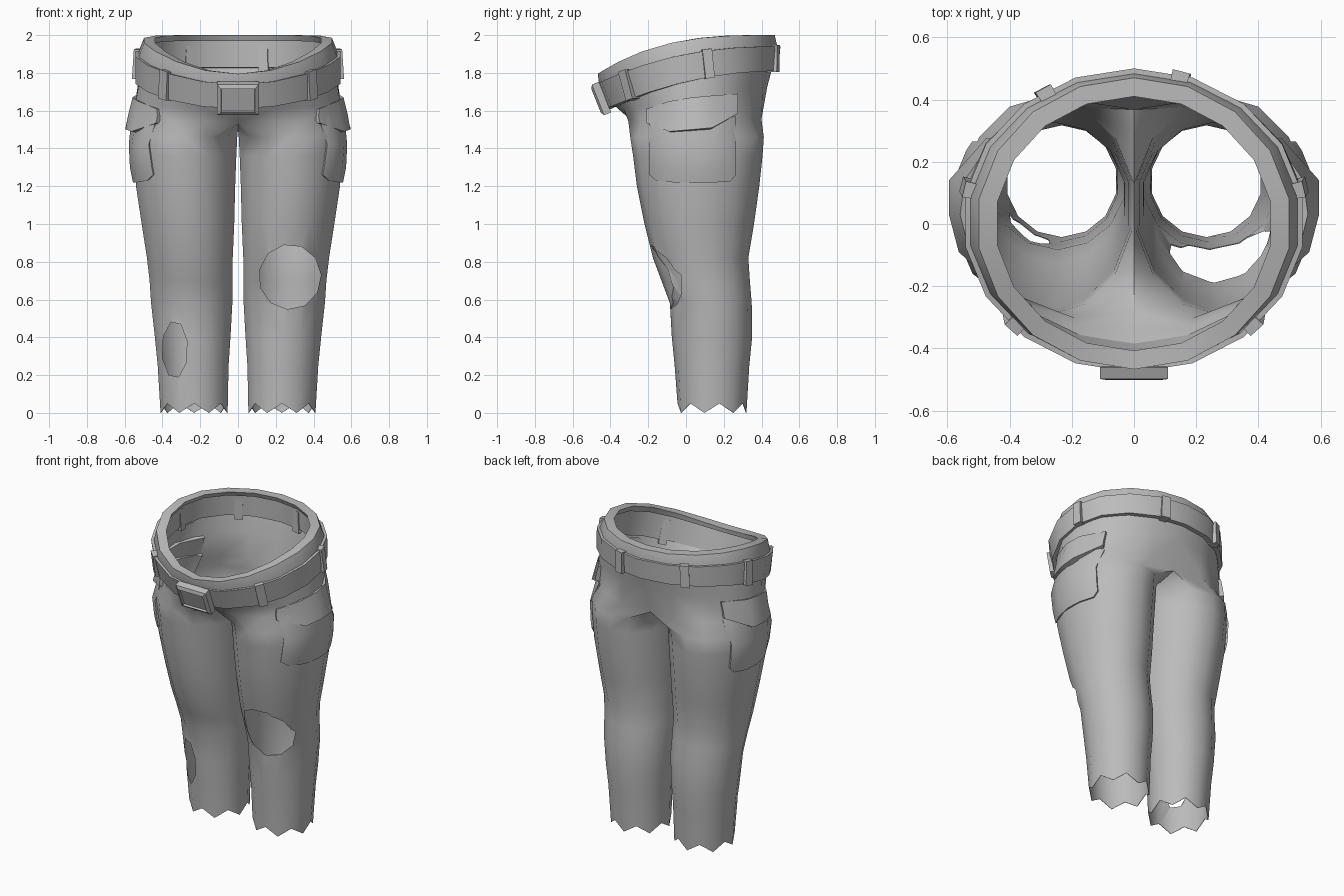
import bpy, bmesh, math
from mathutils import Vector, Matrix
from mathutils.bvhtree import BVHTree

if "Cube" in bpy.data.objects:
    bpy.data.objects.remove(bpy.data.objects["Cube"])

cloth = bpy.data.materials.new("grey_cloth")
cloth.diffuse_color = (0.5, 0.5, 0.5, 1)
cloth.use_nodes = True
cloth.node_tree.nodes["Principled BSDF"].inputs["Base Color"].default_value = cloth.diffuse_color


def make(name, bm, smooth=30):
    me = bpy.data.meshes.new(name)
    bm.to_mesh(me)
    bm.free()
    ob = bpy.data.objects.new(name, me)
    bpy.context.collection.objects.link(ob)
    me.materials.append(cloth)
    if smooth:
        shade(ob, smooth)
    return ob


def shade(ob, angle):
    bpy.ops.object.select_all(action='DESELECT')
    ob.select_set(True)
    bpy.context.view_layer.objects.active = ob
    bpy.ops.object.shade_smooth_by_angle(angle=math.radians(angle))


def bake(ob):
    dg = bpy.context.evaluated_depsgraph_get()
    me = bpy.data.meshes.new_from_object(ob.evaluated_get(dg))
    ob.modifiers.clear()
    ob.data = me


# Waist ring: level 0 = belt bottom, 1 = belt top, 2 = upper lip
LEVELS = [(0.55, -0.425, 0.488, 1.61, 0.20, 2), (0.545, -0.472, 0.495, 1.74, 0.20, 2.4),
          (0.505, -0.467, 0.47, 1.795, 0.205, 3)]


def waist(phi, level, off=0.0):
    def at(row):
        rx, yf, yb, z0, dz, p = row
        s = (1 + math.sin(phi)) / 2
        return Vector(((rx + off) * math.cos(phi),
                       (yf + yb) / 2 + ((yb - yf) / 2 + off) * math.sin(phi),
                       z0 + dz * (1 - (1 - s) ** p)))
    i = min(int(level), 1)
    return at(LEVELS[i]).lerp(at(LEVELS[i + 1]), level - i)


# Trouser shell: half built as rings, then mirrored and cut
M, N = 10, 14
WIDE = math.cos(math.pi / N)
LEG = [  # z, inner x, outer x, front y, back y
    (0.025, 0.055, 0.41, -0.045, 0.32), (0.25, 0.05, 0.425, -0.06, 0.335),
    (0.40, 0.04, 0.44, -0.075, 0.35), (0.58, 0.03, 0.46, -0.085, 0.348),
    (0.70, 0.03, 0.468, -0.13, 0.338), (0.82, 0.028, 0.482, -0.175, 0.33),
    (1.00, 0.02, 0.51, -0.22, 0.36), (1.20, 0.015, 0.54, -0.26, 0.388),
    (1.36, 0.009, 0.55, -0.28, 0.405), (1.46, 0.004, 0.552, -0.295, 0.412)]
bm = bmesh.new()
rings = []
for j, (z, xi, xo, yf, yb) in enumerate(LEG):
    ring = []
    for k in range(N):
        a = math.radians((k - 4.5) * 360 / N)
        dz = (0.025 if k % 2 else -0.025) if j == 0 else 0   # ragged hem
        ring.append(bm.verts.new(((xi + xo) / 2 + (xo - xi) / 2 * math.cos(a) / WIDE,
                                  (yf + yb) / 2 + (yb - yf) / 2 * math.sin(a), z + dz)))
    rings.append(ring)
phis = [math.radians(-90 + 20 * k) for k in range(M)]


def cx(phi, r):
    return r * math.cos(phi) if abs(math.cos(phi)) > 1e-4 else 0


crotch = [bm.verts.new((cx(p, 0.555), 0.047 + 0.375 * math.sin(p),
                        1.55 + 0.005 * math.sin(p))) for p in phis]
crotch[0].co = (0, -0.28, 1.54)
crotch[-1].co = (0, 0.37, 1.54)
crotch += [bm.verts.new(c) for c in
           ((0, 0.25, 1.515), (0, 0.13, 1.505), (0, 0, 1.505), (0, -0.15, 1.515))]
rings.append(crotch)
for a, b in zip(rings, rings[1:]):
    for k in range(N):
        m = (k + 1) % N
        bm.faces.new((a[k], a[m], b[m], b[k]))
# Hips: one ring under the belt, one hidden behind it
hip = [Vector((cx(p, 0.548), 0.038 + 0.392 * math.sin(p), 1.665 + 0.06 * math.sin(p)))
       for p in phis]
top = [waist(p, 0.4, -0.025) for p in phis]
below = crotch[:M]
for pts in (hip, top):
    row = []
    for p, c in zip(phis, pts):
        c.x = c.x if abs(math.cos(p)) > 1e-4 else 0
        row.append(bm.verts.new(c))
    for k in range(M - 1):
        bm.faces.new((below[k], below[k + 1], row[k + 1], row[k]))
    below = row
surface = BVHTree.FromBMesh(bm)
pants = make("trouser_shell", bm, None)
mir = pants.modifiers.new("mirror", 'MIRROR')
mir.use_clip = True
sol = pants.modifiers.new("thickness", 'SOLIDIFY')
sol.thickness, sol.offset = 0.003, -1

# Torn holes at one knee and the other shin, each with a turned-in rim
cutters = []
for x, z, rx, rz, y1, n, turn in ((0.275, 0.72, 0.165, 0.172, 0.04, 11, 0.2),
                                  (-0.335, 0.335, 0.068, 0.152, 0.09, 8, 0.3)):
    cb = bmesh.new()
    bmesh.ops.create_cone(cb, cap_ends=True, segments=n, radius1=1, radius2=1, depth=1)
    bmesh.ops.transform(cb, verts=cb.verts, matrix=Matrix.Translation((x, (y1 - 0.5) / 2, z))
                        @ Matrix.Diagonal((rx, y1 + 0.5, rz, 1))
                        @ Matrix.Rotation(math.pi / 2, 4, 'X') @ Matrix.Rotation(turn, 4, 'Z'))
    edge = [v.co.copy() for v in cb.verts if v.co.y < -0.4]
    edge.sort(key=lambda c: math.atan2((c.z - z) / rz, (c.x - x) / rx))
    cutter = make("hole_cutter", cb, None)
    cutter.hide_render = True
    cutters.append(cutter)
    cut = pants.modifiers.new("hole", 'BOOLEAN')
    cut.operation, cut.object, cut.solver = 'DIFFERENCE', cutter, 'EXACT'
    rb = bmesh.new()
    pairs = []
    flip = 1 if x > 0 else -1
    fine = [a.lerp(b, t) for a, b in zip(edge, edge[1:] + edge[:1]) for t in (0, 0.5)]
    for c in fine:
        hit, nor = surface.ray_cast(Vector((abs(c.x), -1, c.z)), Vector((0, 1, 0)))[:2]
        if hit:
            inner = hit - nor * 0.038
            pairs.append([rb.verts.new((flip * p.x, p.y, p.z)) for p in (hit, inner)])
    for p, q in zip(pairs, pairs[1:] + pairs[:1]):
        rb.faces.new((p[0], p[1], q[1], q[0]))
    make("hole_rim", rb, 40)
bake(pants)
for c in cutters:
    bpy.data.objects.remove(c)
shade(pants, 50)


# Waistband and belt: closed profiles swept round the waist
def sweep(name, profile, n=18):
    b = bmesh.new()
    loops = [[b.verts.new(waist(math.radians(-90 + 360 * k / n), lv, off))
              for lv, off in profile] for k in range(n)]
    for k in range(n):
        p, q = loops[k], loops[(k + 1) % n]
        for i in range(len(profile)):
            m = (i + 1) % len(profile)
            b.faces.new((p[i], q[i], q[m], p[m]))
    bmesh.ops.recalc_face_normals(b, faces=b.faces)
    return make(name, b)


sweep("waistband", [(0.1, -0.012), (1, -0.012), (2, 0), (2, -0.06), (1.5, -0.06),
                    (1.5, -0.045), (0.15, -0.05)])
sweep("belt", [(0, -0.03), (0, 0.0), (1, 0.005), (1, -0.02)])

# Belt loops
for x, y in ((0.38, -0.33), (-0.38, -0.33), (0.55, 0.10), (-0.55, 0.10), (0.16, 0.49), (-0.31, 0.44)):
    phi = math.atan2(y / 0.48, x / 0.55)
    b = bmesh.new()
    corners = []
    for lv in (-0.04, 1.12):
        for off in (-0.06, 0.018):
            for s in (-1, 1):
                corners.append(b.verts.new(waist(phi + s * 0.052, lv, off)))
    for f in ((0, 1, 3, 2), (4, 5, 7, 6), (0, 1, 5, 4), (2, 3, 7, 6), (0, 2, 6, 4), (1, 3, 7, 5)):
        b.faces.new([corners[i] for i in f])
    bmesh.ops.recalc_face_normals(b, faces=b.faces)
    make("belt_loop", b)

# Buckle: frame with a recessed plate, bent back at its ends
b = bmesh.new()
bmesh.ops.create_cube(b, size=1)
bmesh.ops.scale(b, verts=b.verts, vec=(0.22, 0.04, 0.175))
front = [f for f in b.faces if f.normal.y < -0.9]
bmesh.ops.inset_region(b, faces=front, thickness=0.03)
bmesh.ops.inset_region(b, faces=front, thickness=0.002, depth=-0.014)
for v in b.verts:
    v.co.y += 0.012 if abs(v.co.x) > 0.1 else 0
bmesh.ops.transform(b, verts=b.verts, matrix=Matrix.Translation((0, -0.458, 1.66))
                    @ Matrix.Rotation(0.38, 4, 'X'))
make("buckle", b)


# Cargo pockets: curved patches draped on the outer thigh
def patch(name, ys, rows, depth):
    for side in (1, -1):
        b = bmesh.new()
        grid = []
        for zs, offs in rows:
            line = []
            for y, z, o in zip(ys, zs, offs):
                hit = surface.ray_cast(Vector((2, y, z)), Vector((-1, 0, 0)))[0]
                x = hit.x if hit else 0.5
                line.append(b.verts.new((side * (x + o), y, z)))
            grid.append(line)
        for p, q in zip(grid, grid[1:]):
            for i in range(len(ys) - 1):
                f = (p[i], p[i + 1], q[i + 1], q[i])
                b.faces.new(f if side == 1 else f[::-1])
        ob = make(name, b, None)
        m = ob.modifiers.new("thickness", 'SOLIDIFY')
        m.thickness, m.offset = depth, -1
        bake(ob)
        shade(ob, 40)


YS = [-0.195, -0.16, -0.06, 0.05, 0.15, 0.235, 0.265]
patch("cargo_pocket", YS, [
    ([1.26, 1.23, 1.22, 1.22, 1.22, 1.225, 1.26], [0.012, 0.013, 0.014, 0.015, 0.015, 0.015, 0.015]),
    ([1.30] * 7, [0.014, 0.024, 0.026, 0.026, 0.026, 0.025, 0.018]),
    ([1.42] * 7, [0.014, 0.024, 0.027, 0.027, 0.028, 0.026, 0.018]),
    ([1.57] * 7, [0.01, 0.015, 0.018, 0.018, 0.018, 0.018, 0.01])], 0.03)
patch("pocket_flap", [-0.21, -0.09, 0.03, 0.14, 0.275], [
    ([1.535, 1.49, 1.50, 1.51, 1.585], [0.03, 0.04, 0.045, 0.055, 0.045]),
    ([1.575, 1.57, 1.58, 1.59, 1.63], [0.027, 0.033, 0.036, 0.042, 0.038]),
    ([1.61, 1.65, 1.67, 1.68, 1.69], [0.022, 0.02, 0.02, 0.022, 0.025])], 0.035)
